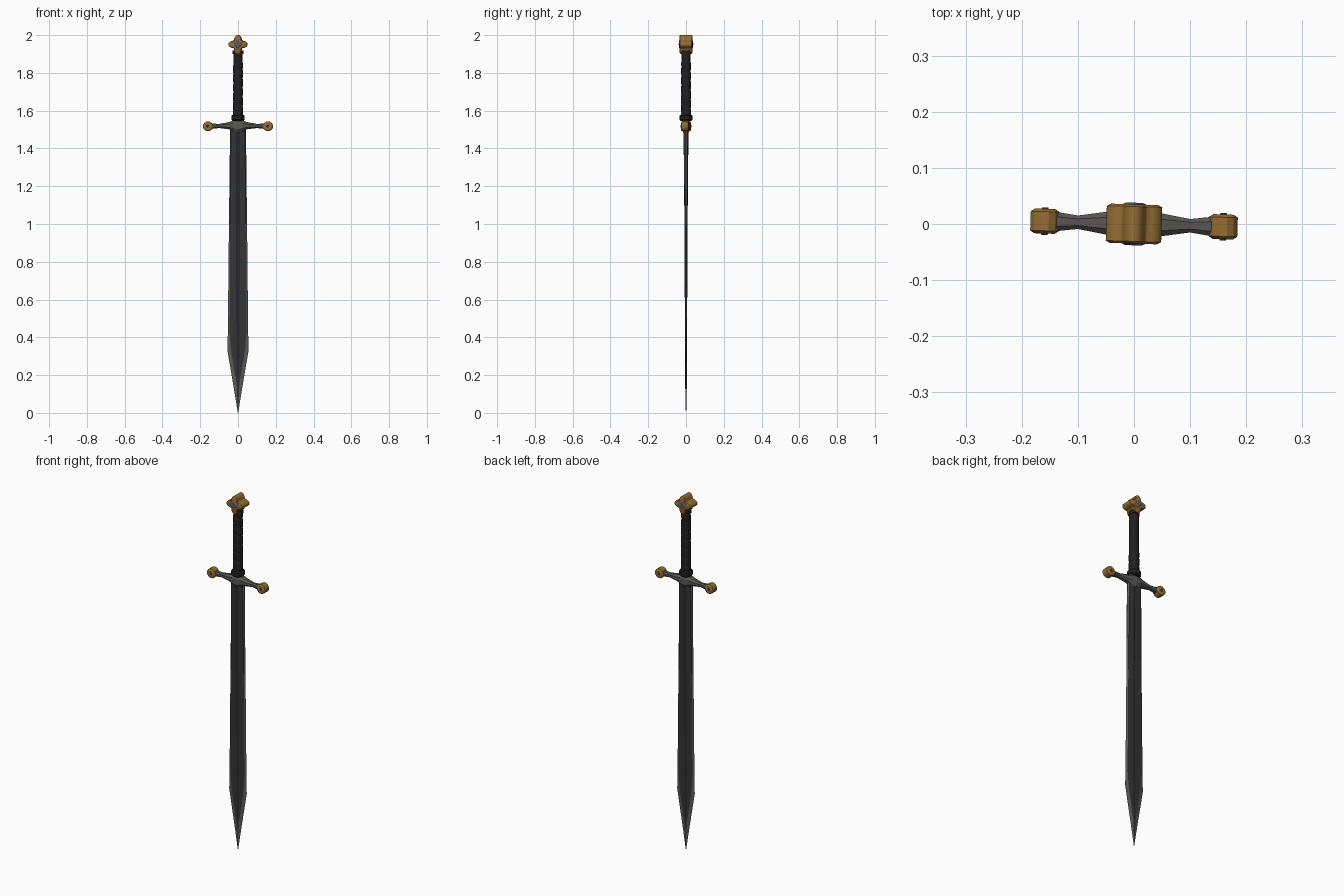
import bpy, bmesh, math
from mathutils import Matrix

if "Cube" in bpy.data.objects:
    bpy.data.objects.remove(bpy.data.objects["Cube"])

TWIST = Matrix.Rotation(math.radians(-1.8), 4, 'Z')   # whole sword is turned slightly


def mat(name, r, g, b):
    m = bpy.data.materials.new(name)
    m.diffuse_color = (r, g, b, 1)
    m.use_nodes = True
    m.node_tree.nodes["Principled BSDF"].inputs["Base Color"].default_value = m.diffuse_color
    return m


STEEL = mat("dark steel", 0.035, 0.035, 0.037)
FULLER = mat("fuller steel", 0.022, 0.022, 0.024)
EDGE = mat("edge steel", 0.11, 0.105, 0.10)
IRON = mat("guard iron", 0.10, 0.095, 0.088)
GOLD = mat("old gold", 0.30, 0.155, 0.032)
LEATHER = mat("black leather", 0.014, 0.014, 0.015)
GEM = mat("grey violet gem", 0.10, 0.10, 0.16)
ROSE = mat("dull red gem", 0.10, 0.035, 0.03)


def loft(name, rings, mats, rule=None, smooth=None):
    """Skin a list of closed rings of points, with capped ends."""
    bm = bmesh.new()
    vs = [[bm.verts.new(p) for p in ring] for ring in rings]
    n = len(rings[0])
    for i in range(len(vs) - 1):
        for j in range(n):
            k = (j + 1) % n
            f = bm.faces.new((vs[i][j], vs[i][k], vs[i + 1][k], vs[i + 1][j]))
            if rule:
                f.material_index = rule(i, j)
    bm.faces.new(vs[0])
    bm.faces.new(vs[-1])
    bmesh.ops.recalc_face_normals(bm, faces=bm.faces)
    bm.transform(TWIST)
    me = bpy.data.meshes.new(name)
    bm.to_mesh(me)
    bm.free()
    for m in mats:
        me.materials.append(m)
    ob = bpy.data.objects.new(name, me)
    bpy.context.collection.objects.link(ob)
    if smooth:
        bpy.ops.object.select_all(action='DESELECT')
        ob.select_set(True)
        bpy.context.view_layer.objects.active = ob
        bpy.ops.object.shade_smooth_by_angle(angle=math.radians(smooth))
    return ob


def disc(name, x, z, radius, profile, n, m, smooth=None):
    """Solid with its axis on y; profile is (y, scale), radius is f(angle)."""
    rings = []
    for y, s in profile:
        ring = []
        for k in range(n):
            a = 2 * math.pi * (k + 0.5) / n
            r = radius(a) * s
            ring.append((x + r * math.cos(a), y, z + r * math.sin(a)))
        rings.append(ring)
    return loft(name, rings, [m], smooth=smooth)


# Blade: bright bevelled edges, dark flats, hollow centre groove
rows = [  # z, half width, bevel start, groove half width, half thickness
    (0.0, 0.001, 0.0006, 0.0003, 0.001),
    (0.13, 0.022, 0.004, 0.002, 0.004),
    (0.33, 0.056, 0.037, 0.008, 0.005),
    (0.42, 0.054, 0.044, 0.009, 0.0055),
    (1.0, 0.048, 0.041, 0.010, 0.008),
    (1.51, 0.042, 0.037, 0.011, 0.013)]
rings = []
for z, w, b, g, t in rows:
    front = [(w, 0), (b, -t * 0.8), (g, -t), (0, -t * 0.7), (-g, -t), (-b, -t * 0.8)]
    back = [(-x, -y) for x, y in front]
    rings.append([(x, y, z) for x, y in front + back])


def blade_colour(i, j):
    if i == 0 or j % 6 in (0, 5):
        return 2
    return 1 if j % 6 in (2, 3) else 0


loft("blade", rings, [STEEL, FULLER, EDGE], blade_colour)

# Cross guard: flared octagonal bar
half = [(0.0, 0.025, 1.482, 1.552), (0.025, 0.023, 1.490, 1.550),
        (0.045, 0.021, 1.501, 1.540), (0.10, 0.012, 1.508, 1.530),
        (0.145, 0.018, 1.503, 1.532)]
sections = [(-x, h, a, b) for x, h, a, b in half[:0:-1]] + half
rings = []
for x, h, lo, hi in sections:
    c, v = (lo + hi) / 2, (hi - lo) / 2
    oct8 = [(1, .45), (.5, 1), (-.5, 1), (-1, .45), (-1, -.45), (-.5, -1), (.5, -1), (1, -.45)]
    rings.append([(x, h * p, c + v * q) for p, q in oct8])
loft("cross_guard", rings, [IRON])

# Gold knobs on the guard ends with inset stones
for side, x in (("left", -0.159), ("right", 0.159)):
    disc("guard_knob_" + side, x, 1.517, lambda a: 0.0265,
         [(-0.022, 0.72), (-0.017, 1), (0.017, 1), (0.022, 0.72)], 12, GOLD)
    disc("knob_stone_" + side, x, 1.517, lambda a: 0.008,
         [(-0.0245, 0.7), (-0.02, 1), (0.02, 1), (0.0245, 0.7)], 8, ROSE)


# Grip: collar, spiral-wrapped handle, top ferrule
def ring_z(r, z, n=16):
    return [(r * math.cos(2 * math.pi * k / n), r * math.sin(2 * math.pi * k / n), z)
            for k in range(n)]


loft("collar", [ring_z(r, z) for r, z in
                ((0.027, 1.545), (0.035, 1.552), (0.035, 1.572), (0.028, 1.578))], [LEATHER])
rings = []
for i in range(73):
    t = i / 72
    ring = []
    for k in range(20):
        a = 2 * math.pi * k / 20
        phase = (t * 7 + k / 20) % 1
        r = 0.0268 - 0.002 * t - (0.0022 if phase < 0.14 else 0)
        ring.append((r * math.cos(a), r * math.sin(a), 1.572 + 0.343 * t))
    rings.append(ring)
loft("grip", rings, [LEATHER], smooth=30)
loft("ferrule", [ring_z(0.028, 1.900), ring_z(0.028, 1.918)], [LEATHER])


# Pommel: thick four-lobed gold block with a gem on each face
def lobes(a):
    return 0.0415 + 0.0085 * math.cos(4 * a) - 0.003 * max(0, -math.cos(4 * a)) ** 3


disc("pommel", 0, 1.951, lobes,
     [(-0.035, 0.85), (-0.031, 1), (0.031, 1), (0.035, 0.85)], 40, GOLD, 35)
disc("pommel_gem", 0, 1.951, lambda a: 0.021 + 0.004 * math.cos(4 * a),
     [(-0.038, 0.65), (-0.034, 1), (0.034, 1), (0.038, 0.65)], 16, GEM)
